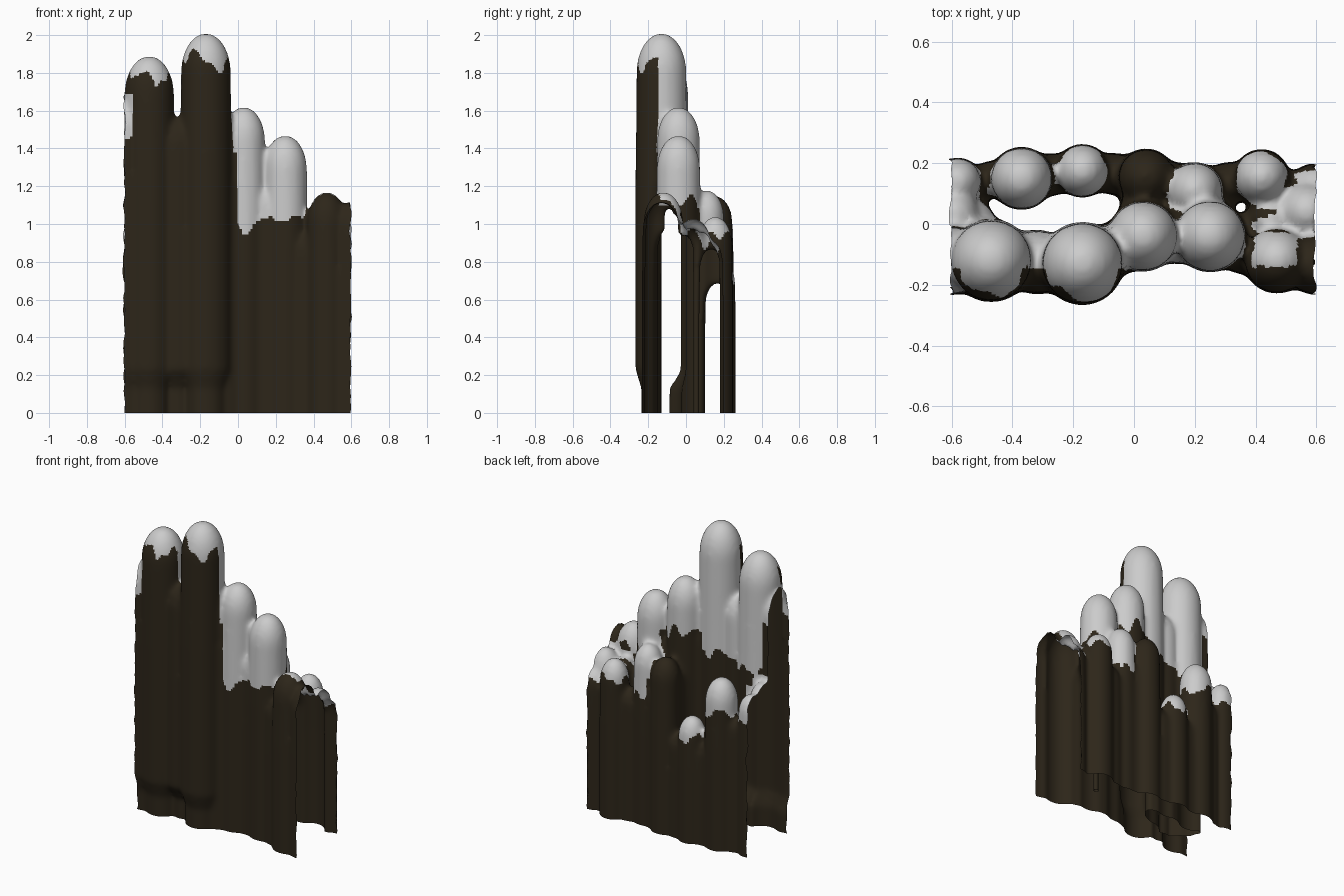
import bpy, bmesh, math
from mathutils import noise, Vector

if "Cube" in bpy.data.objects:
    bpy.data.objects.remove(bpy.data.objects["Cube"])

BARE = 9  # snow line of a column that carries no snow
# Front row: x, y, radius, top, snow line in front, snow line behind
FRONT = [
    (-0.47, -0.12, 0.138, 1.89, 1.77, 1.15),
    (-0.17, -0.13, 0.138, 2.01, 1.87, 1.18),
    (0.03, -0.04, 0.118, 1.62, 0.99, 1.28),
    (0.25, -0.04, 0.12, 1.47, 1.03, 1.10),
    (0.47, -0.12, 0.11, 1.17, BARE, 1.08),
]
# Back row, same side order: x, y, radius, top, snow line
BACK = [
    (-0.58, 0.14, 0.08, 1.06, 0.90),
    (-0.37, 0.15, 0.105, 1.12, 0.90),
    (-0.17, 0.175, 0.09, 0.82, 0.68),
    (0.04, 0.155, 0.095, 1.15, BARE),
    (0.20, 0.11, 0.095, 1.18, 0.86),
    (0.42, 0.155, 0.093, 1.04, 0.93),
]
# Columns running into the cut ends
ENDS = [
    (-0.60, -0.12, 0.115, 1.66, 1.45),
    (-0.59, 0.03, 0.085, 1.10, 0.95),
    (0.60, -0.13, 0.105, 1.12, BARE),
    (0.57, 0.04, 0.10, 1.03, 0.70),
    (0.59, 0.12, 0.08, 0.92, 0.90),
]


def link(a, b, size, drop, pick):
    """Neck halfway between two columns, lower and thinner than both."""
    lines = [pick(a[4], b[4]), pick(a[-1], b[-1])]
    return ((a[0] + b[0]) / 2, (a[1] + b[1]) / 2, size * min(a[2], b[2]),
            drop * min(a[3], b[3]), *lines)


cols = FRONT + BACK + ENDS
for row in (FRONT, BACK):
    cols = cols + [link(a, b, 0.78, 0.83, max) for a, b in zip(row, row[1:])]
cols += [link(FRONT[f], BACK[b], 0.85, 0.95, min) for f, b in ((0, 0), (2, 3), (3, 4), (4, 5))]


def add_column(bm, x, y, r, top, foot, sides=24):
    """Closed column with an optional narrowed foot and a tall rounded top."""
    dome = 1.5 * r
    prof = [(r * foot, -0.12), (r * foot, 0.13), (r, 0.23), (r, 0.6 * top)]
    for k in range(8):
        a = math.radians(11.5 * k)
        prof.append((0.96 * r * math.cos(a), top - dome + dome * math.sin(a)))
    rings = []
    for pr, z in prof:
        rings.append([bm.verts.new((x + pr * math.cos(math.tau * i / sides),
                                    y + pr * math.sin(math.tau * i / sides), z))
                      for i in range(sides)])
    for lo, hi in zip(rings, rings[1:]):
        for i in range(sides):
            j = (i + 1) % sides
            bm.faces.new((lo[i], lo[j], hi[j], hi[i]))
    bm.faces.new(rings[0][::-1])
    bm.faces.new(rings[-1])


def material(name, color):
    m = bpy.data.materials.new(name)
    m.diffuse_color = color
    m.use_nodes = True
    m.node_tree.nodes["Principled BSDF"].inputs["Base Color"].default_value = m.diffuse_color
    return m


# Columns fused into one soft skin; the tall front pair steps in at the foot
mesh = bpy.data.meshes.new("column_blocks")
wall = bpy.data.objects.new("rock_wall", mesh)
bpy.context.collection.objects.link(wall)
bm = bmesh.new()
for c in cols:
    tall_pair = c[3] > 1.5 and c[0] < -0.1
    foot = 1.0 if not tall_pair else 0.78 if c[2] > 0.11 else 0.45
    add_column(bm, *c[:4], foot)
bm.to_mesh(mesh)
bm.free()
rem = wall.modifiers.new("fuse", 'REMESH')
rem.mode = 'VOXEL'
rem.voxel_size = 0.014
smo = wall.modifiers.new("soften", 'SMOOTH')
smo.factor = 0.5
smo.iterations = 11
fused = bpy.data.meshes.new_from_object(wall.evaluated_get(bpy.context.evaluated_depsgraph_get()))
wall.modifiers.clear()
wall.data = fused
fused.name = "rock_wall"
fused.materials.clear()
fused.materials.append(material("dark_rock", (0.026, 0.019, 0.010, 1)))
fused.materials.append(material("snow", (0.75, 0.75, 0.75, 1)))

# Open cuts at both ends and the bottom, leaving a hollow shell
bm = bmesh.new()
bm.from_mesh(fused)
for co, no in (((0.595, 0, 0), (1, 0, 0)), ((-0.602, 0, 0), (-1, 0, 0)), ((0, 0, 0), (0, 0, -1))):
    bmesh.ops.bisect_plane(bm, geom=bm.verts[:] + bm.edges[:] + bm.faces[:],
                           plane_co=co, plane_no=no, clear_outer=True)

# Frayed end edges
for v in bm.verts:
    if v.is_boundary and abs(v.co.x) > 0.59 and v.co.z > 0.01:
        v.co.x += 0.012 * noise.noise(Vector((v.co.x * 3, v.co.y * 12, v.co.z * 14)))

# Snow on the upper parts, bare rock below, with dripping edges
for f in bm.faces:
    p = f.calc_center_median()
    near = [c for c in cols if c[3] > p.z - 0.03] or cols
    c = min(near, key=lambda k: math.hypot(p.x - k[0], p.y - k[1]) - k[2])
    line = c[4] if p.y < c[1] - 0.02 else c[-1]
    line += 0.11 * noise.noise(Vector((p.x * 15, p.y * 15, 0)))
    f.material_index = 1 if p.z > line else 0
    f.smooth = True

# Even out stray single faces
for _ in range(3):
    flips = []
    for f in bm.faces:
        around = [g.material_index for e in f.edges for g in e.link_faces if g is not f]
        if len(around) > 2 and around.count(f.material_index) <= 1:
            flips.append(f)
    for f in flips:
        f.material_index = 1 - f.material_index
bm.to_mesh(fused)
bm.free()
